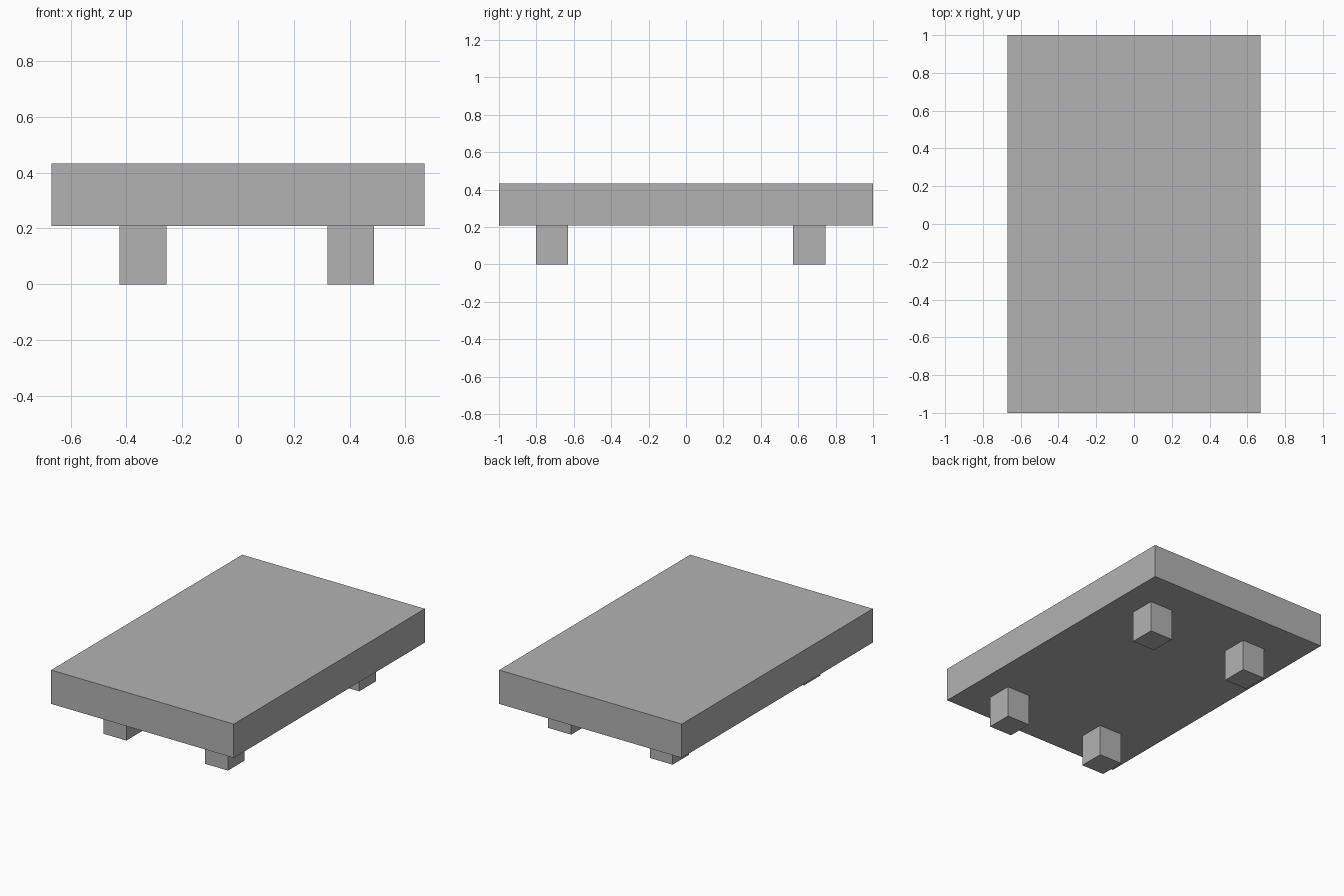
import bpy

if "Cube" in bpy.data.objects:
    bpy.data.objects.remove(bpy.data.objects["Cube"])

# One flat grey for the whole model
grey = bpy.data.materials.new("plain_grey")
grey.diffuse_color = (0.45, 0.45, 0.455, 1.0)
grey.use_nodes = True
grey.node_tree.nodes["Principled BSDF"].inputs["Base Color"].default_value = grey.diffuse_color


def box(name, x, y, z):
    """Box spanning the (min, max) ranges x, y and z."""
    bpy.ops.mesh.primitive_cube_add(size=1)
    ob = bpy.context.object
    ob.name = name
    ob.location = [(a + b) / 2 for a, b in (x, y, z)]
    ob.scale = [b - a for a, b in (x, y, z)]
    bpy.ops.object.transform_apply(location=True, rotation=False, scale=True)
    ob.data.materials.append(grey)
    return ob


# Thick slab top
box("slab_top", (-0.669, 0.669), (-1.0, 1.0), (0.208, 0.432))

# Four square legs, set slightly off centre
for side, x in (("left", (-0.424, -0.256)), ("right", (0.32, 0.488))):
    for end, y in (("front", (-0.802, -0.63)), ("back", (0.572, 0.745))):
        box(f"{end}_{side}_leg", x, y, (0.0, 0.208))
